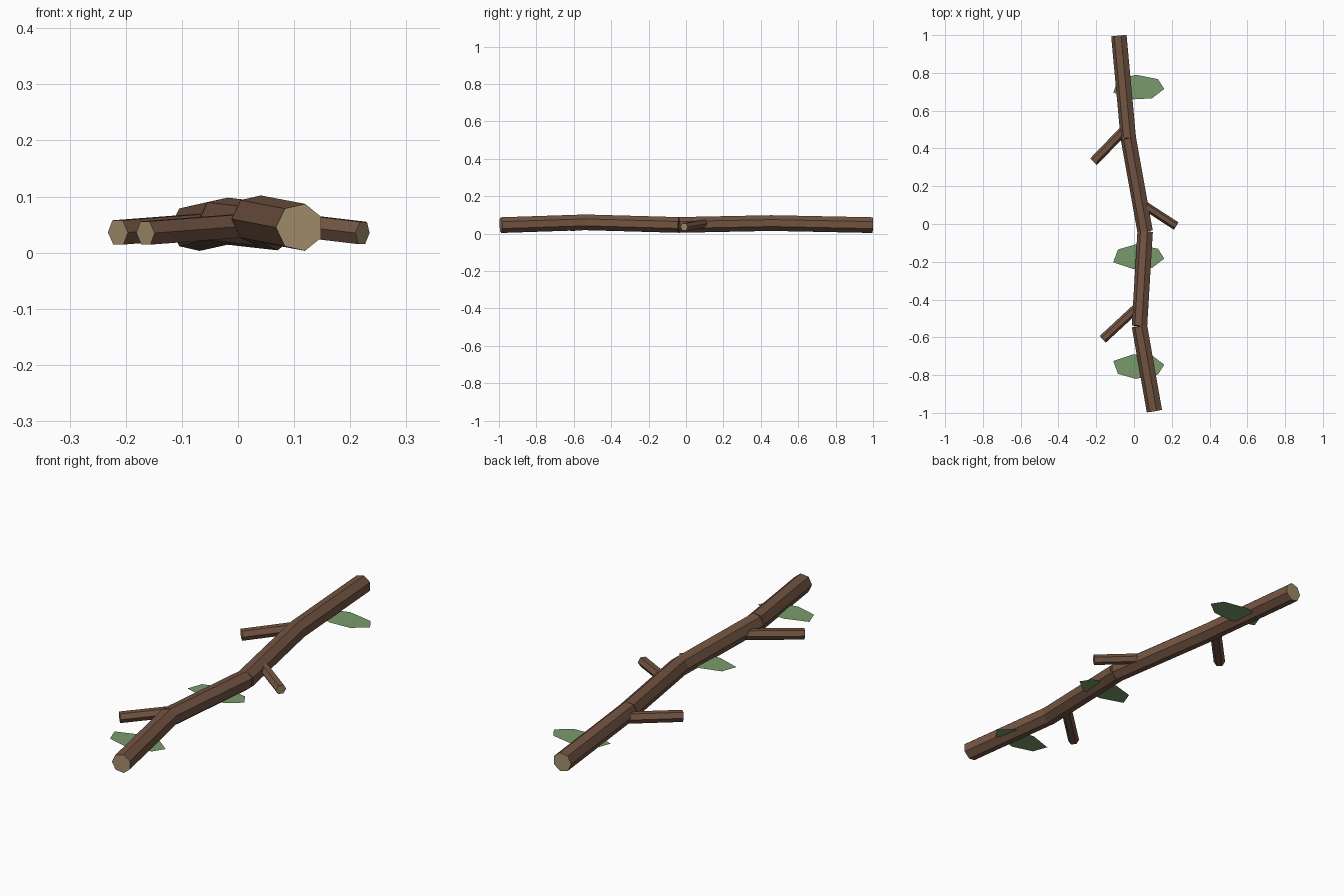
import bpy, math
from mathutils import Vector

if "Cube" in bpy.data.objects:
    bpy.data.objects.remove(bpy.data.objects["Cube"])


def material(name, color):
    m = bpy.data.materials.new(name)
    m.diffuse_color = (*color, 1)
    m.use_nodes = True
    m.node_tree.nodes["Principled BSDF"].inputs["Base Color"].default_value = m.diffuse_color
    return m


BARK = material("bark", (0.17, 0.09, 0.055))
WOOD = material("cut_wood", (0.38, 0.28, 0.16))
LEAF = material("leaf_green", (0.19, 0.33, 0.15))


def add(name, verts, faces, mats):
    me = bpy.data.meshes.new(name)
    me.from_pydata(verts, [], faces)
    for m in mats:
        me.materials.append(m)
    ob = bpy.data.objects.new(name, me)
    bpy.context.collection.objects.link(ob)
    return me


def stick(name, start, end, radius, sides, cut_start=False, cut_end=True):
    """Straight faceted stick with one corner pointing sideways."""
    a, b = Vector(start), Vector(end)
    d = (b - a).normalized()
    side = d.cross(Vector((0, 0, 1))).normalized()
    up = side.cross(d)
    ring = []
    for i in range(sides):
        t = math.pi + 2 * math.pi * i / sides
        ring.append((side * math.cos(t) + up * math.sin(t)) * radius)
    verts = [a + r for r in ring] + [b + r for r in ring]
    n = sides
    faces = [(i, (i + 1) % n, n + (i + 1) % n, n + i) for i in range(n)]
    faces += [tuple(range(n))[::-1], tuple(range(n, 2 * n))]
    # outward normals: side x up points backwards along the stick
    faces = [f[::-1] for f in faces] if side.cross(up).dot(d) < 0 else faces
    me = add(name, verts, faces, [BARK, WOOD])
    me.polygons[n].material_index = int(cut_start)
    me.polygons[n + 1].material_index = int(cut_end)


# main branch: four straight segments
path = [(0.11, -0.99, 0.045), (0.031, -0.54, 0.06), (0.061, -0.04, 0.046),
        (-0.028, 0.455, 0.056), (-0.078, 0.997, 0.045)]
for i in range(4):
    stick(f"trunk_segment_{i + 1}", path[i], path[i + 1], 0.043, 7, i == 0, i == 3)

# side twigs
stick("twig_front_left", (0.035, -0.425, 0.05), (-0.165, -0.61, 0.035), 0.024, 6)
stick("twig_right", (0.045, 0.105, 0.056), (0.222, -0.01, 0.035), 0.023, 6)
stick("twig_back_left", (-0.03, 0.52, 0.05), (-0.214, 0.33, 0.036), 0.025, 6)

# flat leaves under the branch
outline = [(-0.11, 0.02 - 0.05), (-0.005, -0.065), (0.095, -0.06), (0.16, -0.01),
           (0.127, 0.042), (0.01, 0.065), (-0.085, 0.038)]
for name, y, z, flip in (("leaf_back", 0.725, 0.022, 1), ("leaf_middle", -0.173, 0.025, 1),
                         ("leaf_front", -0.755, 0.03, -1)):
    verts = [(px, y + flip * py, z) for px, py in outline]
    add(name, verts, [tuple(range(7))[::flip]], [LEAF])
